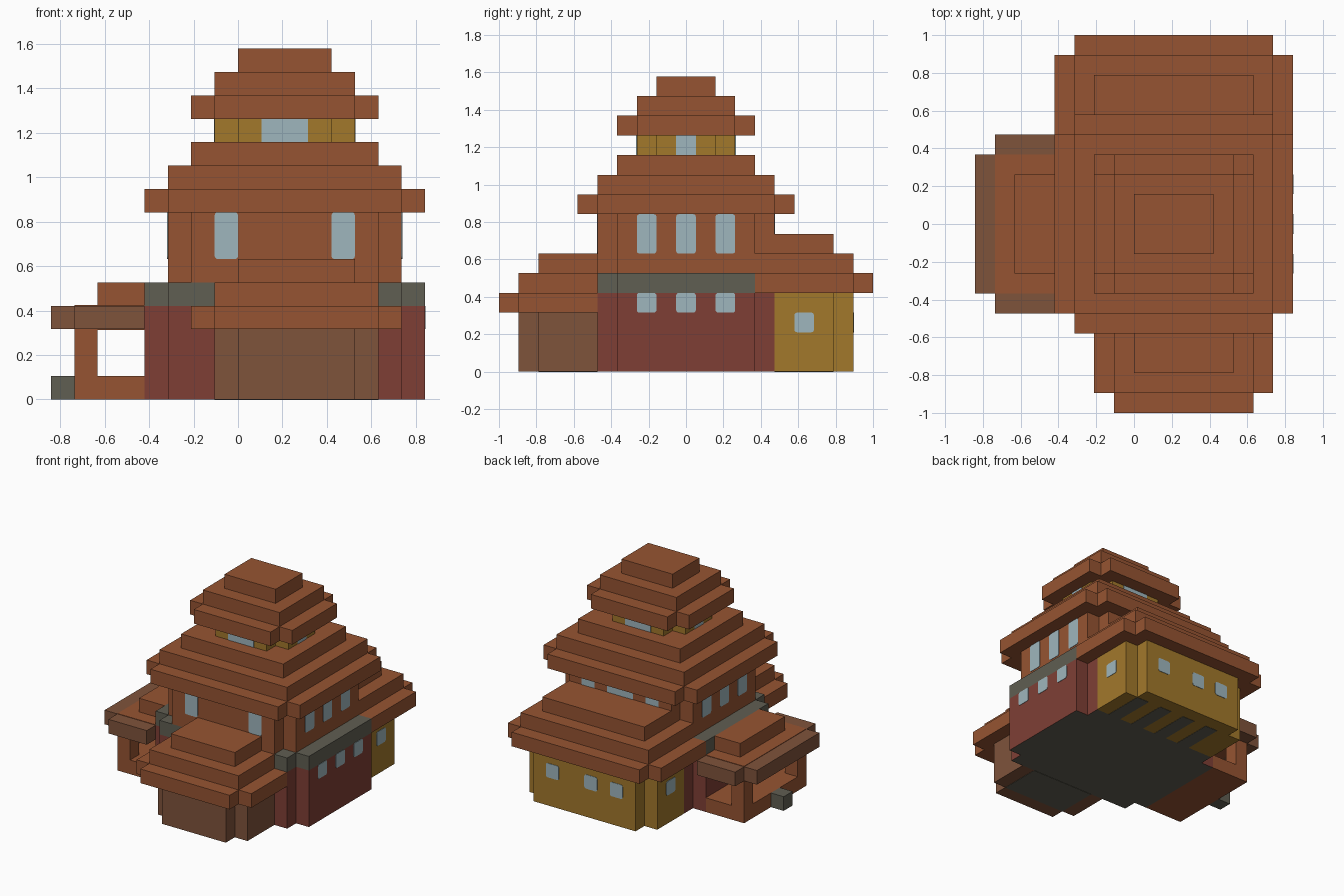
import bpy
import bmesh
from mathutils import Vector

cube = bpy.data.objects.get("Cube")
if cube:
    bpy.data.objects.remove(cube, do_unlink=True)

U = 2 / 19                      # one building block
CENTRE = Vector((8, 9.5, 0))    # middle of the plan, in blocks


def pos(x, y, z):
    return (Vector((x, y, z)) - CENTRE) * U


def material(name, code):
    rgb = [int(code[i:i + 2], 16) / 255 for i in (0, 2, 4)]
    lin = [c / 12.92 if c <= 0.04045 else ((c + 0.055) / 1.055) ** 2.4 for c in rgb]
    mat = bpy.data.materials.new(name)
    mat.use_nodes = True
    mat.diffuse_color = (*lin, 1)
    mat.node_tree.nodes["Principled BSDF"].inputs["Base Color"].default_value = (*lin, 1)
    return mat


TERRACOTTA = material("terracotta", "965432")
BROWN = material("dull brown", "7F533B")
RED = material("brick red", "7F3F35")
OCHRE = material("ochre", "A2782B")
GREY = material("stone grey", "605E52")
GLASS = material("pale glass", "9FB6BD")

FRONT, BACK, LEFT_END = {"fl", "fr"}, {"bl", "br"}, {"fl", "bl"}
ALL = FRONT | BACK


def finish(name, bm, *mats):
    mesh = bpy.data.meshes.new(name)
    bm.to_mesh(mesh)
    bm.free()
    for mat in mats:
        mesh.materials.append(mat)
    obj = bpy.data.objects.new(name, mesh)
    bpy.context.collection.objects.link(obj)
    return obj


def block(name, xs, ys, zs, mat, notch=(), under=None):
    """Slab whose named corners are cut back by one block."""
    (x0, x1), (y0, y1) = xs, ys
    outline = []
    for key, x, y, sx, sy in (("fl", x0, y0, 1, 1), ("fr", x1, y0, -1, 1),
                              ("br", x1, y1, -1, -1), ("bl", x0, y1, 1, -1)):
        if key in notch:
            step = [(x, y + sy), (x + sx, y + sy), (x + sx, y)]
            outline += step if sx == sy else step[::-1]
        else:
            outline.append((x, y))
    bm = bmesh.new()
    base = bm.faces.new([bm.verts.new(pos(x, y, zs[0])) for x, y in outline])
    top = bmesh.ops.extrude_face_region(bm, geom=[base])["geom"]
    bmesh.ops.translate(bm, vec=(0, 0, (zs[1] - zs[0]) * U),
                        verts=[v for v in top if isinstance(v, bmesh.types.BMVert)])
    bmesh.ops.recalc_face_normals(bm, faces=bm.faces)
    if under:
        for f in bm.faces:
            f.material_index = int(f.normal.z < -0.5)
    return finish(name, bm, mat, *([under] if under else []))


def window(name, axis, plane, span, zs, rounded=True):
    """Thin glass plate on the wall plane x or y = plane."""
    mid, width = sum(span) / 2, (span[1] - span[0]) * U
    height, thick = (zs[1] - zs[0]) * U, 0.006
    bm = bmesh.new()
    bmesh.ops.create_cube(bm, size=1)
    size = (thick, width, height) if axis == "x" else (width, thick, height)
    bmesh.ops.scale(bm, vec=size, verts=bm.verts)
    if rounded:
        i = 0 if axis == "x" else 1
        edges = [e for e in bm.edges
                 if abs(e.verts[0].co[i] - e.verts[1].co[i]) > thick / 2]
        bmesh.ops.bevel(bm, geom=edges, offset=0.014, segments=3, profile=0.5,
                        affect='EDGES')
    z = sum(zs) / 2
    where = pos(plane, mid, z) if axis == "x" else pos(mid, plane, z)
    bmesh.ops.translate(bm, vec=where, verts=bm.verts)
    return finish(name, bm, GLASS)


# Main tower: ground floor, stone ledge, upper floor
block("ground_floor", (4, 16), (5, 14), (0, 4), RED, ALL, under=GREY)
block("stone_ledge", (4, 16), (5, 13), (4, 5), GREY, FRONT)
block("upper_floor", (5, 15), (5, 14), (4.5, 8), TERRACOTTA, ALL)

# Main roof: wide notched eave and two steps
block("main_roof_eave", (4, 16), (4, 15), (8, 9), TERRACOTTA, ALL)
block("main_roof_middle", (5, 15), (5, 14), (9, 10), TERRACOTTA)
block("main_roof_upper", (6, 14), (6, 13), (10, 11), TERRACOTTA)

# Lantern storey and its roof
block("lantern_walls", (7, 13), (7, 12), (11, 12), OCHRE, ALL)
block("lantern_roof_eave", (6, 14), (6, 13), (12, 13), TERRACOTTA, ALL)
block("lantern_roof_middle", (7, 13), (7, 12), (13, 14), TERRACOTTA)
block("lantern_roof_cap", (8, 12), (8, 11), (14, 15), TERRACOTTA)

# Front annex
block("front_annex_walls", (7, 14), (1, 5), (0, 3), BROWN, FRONT)
block("front_annex_floor", (8, 13), (2, 5), (-0.02, 0.04), GREY)
block("front_roof_eave", (6, 15), (0, 5), (3, 4), TERRACOTTA, FRONT)
block("front_roof_middle", (7, 14), (1, 5), (4, 5), TERRACOTTA)
block("front_roof_cap", (8, 13), (2, 5), (5, 6), TERRACOTTA)

# Back annex, with floor joists beneath
block("back_annex_walls", (5, 15), (14, 18), (0, 4), OCHRE, BACK)
for x in range(7, 14, 2):
    block("back_annex_joist", (x, x + 1), (14, 17), (-0.02, 0.04), GREY)
block("back_roof_eave", (4, 16), (13, 19), (4, 5), TERRACOTTA, BACK)
block("back_roof_middle", (5, 15), (13, 18), (5, 6), TERRACOTTA)
block("back_roof_cap", (6, 14), (13, 17), (6, 7), TERRACOTTA)

# Open side porch
block("porch_floor", (1, 4), (6, 13), (0, 1), TERRACOTTA)
for y in (6, 12):
    block("porch_post", (1, 2), (y, y + 1), (1, 3), TERRACOTTA)
block("porch_step", (0, 1), (9, 10), (0, 1), GREY)
block("porch_roof_rim", (0, 4), (5, 14), (3, 4), BROWN, LEFT_END)
block("porch_roof_panel", (1, 4), (6, 13), (2.97, 4.03), TERRACOTTA)
block("porch_roof_cap", (2, 4), (7, 12), (4, 5), TERRACOTTA)

# Windows on the two sides
for x in (5, 15):
    for y in (7, 9, 11):
        window("upper_side_window", "x", x, (y, y + 1), (6, 8))
    window("back_annex_side_window", "x", x, (15, 16), (2, 3))
for y in (7, 9, 11):
    window("ground_side_window", "x", 16, (y, y + 1), (3, 4))
for x in (7, 13):
    window("lantern_side_window", "x", x, (9, 10), (11, 12), False)

# Windows on the front and back
for y in (7, 12):
    window("lantern_window", "y", y, (9, 11), (11, 12), False)
for y in (5, 14):
    for x in (7, 12):
        window("upper_window", "y", y, (x, x + 1), (6, 8))
window("upper_back_window", "y", 14, (9, 11), (6, 8))
for x in (7, 9, 12):
    window("back_annex_window", "y", 18, (x, x + 1), (2, 3))
